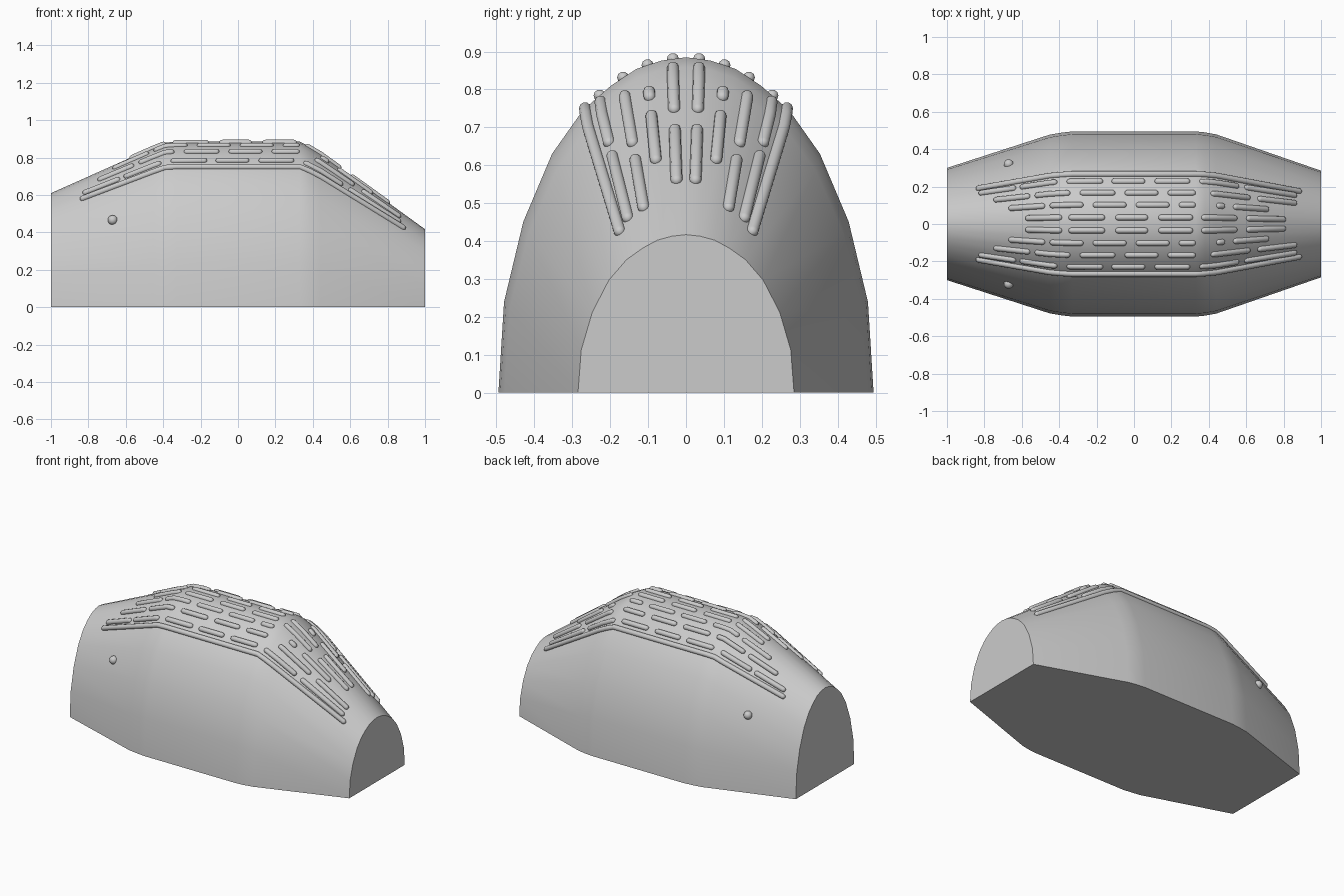
import bpy, bmesh, math
from mathutils import Vector

cube = bpy.data.objects.get("Cube")
if cube:
    bpy.data.objects.remove(cube, do_unlink=True)

grey = bpy.data.materials.new("light_grey")
grey.use_nodes = True
COLOUR = (0.6, 0.6, 0.6, 1)
grey.diffuse_color = COLOUR
grey.node_tree.nodes["Principled BSDF"].inputs["Base Color"].default_value = COLOUR

# Hull stations: x, half width, height
STATIONS = [(-1, .3, .61), (-.45, .478, .855), (-.39, .488, .88), (-.33, .495, .885),
            (.33, .495, .885), (.38, .49, .86), (.44, .479, .823), (1, .285, .417)]
# Half arch as fractions of half width and height
ARCH = [(1, 0), (.97, .27), (.867, .51), (.714, .712), (.55, .842),
        (.4, .915), (.265, .965), (.13, .99), (0, 1)]


def lerp(table, t):
    for a, b in zip(table, table[1:]):
        if a[0] <= t <= b[0]:
            f = (t - a[0]) / (b[0] - a[0])
            return [p + (q - p) * f for p, q in zip(a[1:], b[1:])]


def on_hull(x, u, side):
    width, height = lerp(STATIONS, x)
    return Vector((x, side * u * width, height * lerp(ARCH[::-1], u)[0]))


def finish(bm, name):
    bmesh.ops.recalc_face_normals(bm, faces=bm.faces)
    mesh = bpy.data.meshes.new(name)
    bm.to_mesh(mesh)
    bm.free()
    mesh.materials.append(grey)
    obj = bpy.data.objects.new(name, mesh)
    bpy.context.collection.objects.link(obj)
    bpy.ops.object.select_all(action='DESELECT')
    obj.select_set(True)
    bpy.context.view_layer.objects.active = obj
    bpy.ops.object.shade_smooth_by_angle(angle=math.radians(40))
    return obj


def loft(bm, rings):
    rings = [[bm.verts.new(p) for p in ring] for ring in rings]
    n = len(rings[0])
    for a, b in zip(rings, rings[1:]):
        for i in range(n):
            j = (i + 1) % n
            bm.faces.new((a[i], a[j], b[j], b[i]))
    bm.faces.new(rings[0])
    bm.faces.new(rings[-1])


def capsule(bm, points, radius, sides=10):
    """Round bar with domed ends along a path."""
    spine = []
    first = (points[1] - points[0]).normalized()
    last = (points[-1] - points[-2]).normalized()
    angles = [math.radians(a) for a in (80, 55, 28)]
    for a in angles:
        spine.append((points[0] + first * radius * (1 - math.sin(a)), first, radius * math.cos(a)))
    for i, p in enumerate(points):
        t = (points[min(i + 1, len(points) - 1)] - points[max(i - 1, 0)]).normalized()
        shift = first * radius if i == 0 else -last * radius if i == len(points) - 1 else Vector()
        spine.append((p + shift, t, radius))
    for a in reversed(angles):
        spine.append((points[-1] - last * radius * (1 - math.sin(a)), last, radius * math.cos(a)))
    rings = []
    for p, t, r in spine:
        across = t.cross(Vector((0, 0, 1))).normalized()
        up = across.cross(t)
        rings.append([p + across * r * math.cos(k * math.tau / sides)
                      + up * r * math.sin(k * math.tau / sides) for k in range(sides)])
    loft(bm, rings)


# Arched hull with flat ends and flat base
bm = bmesh.new()
outline = ARCH + [(-u, v) for u, v in ARCH[-2::-1]]
loft(bm, [[(x, u * w, v * h) for u, v in outline] for x, w, h in STATIONS])
finish(bm, "hull")

# Rows of raised bars: arch fraction, then start and end of each bar
ROWS = {
    "inner": (.07, [(-.58, -.385), (-.35, -.155), (-.1, .075), (.13, .315), (.36, .55), (.6, .81)]),
    "second": (.205, [(-.67, -.475), (-.45, -.27), (-.22, -.04), (.01, .19), (.24, .33),
                      (.44, .485), (.53, .72)]),
    "third": (.335, [(-.75, -.555), (-.53, -.34), (-.29, -.1), (-.05, .13), (.18, .33),
                     (.41, .62), (.66, .87)]),
    "outer": (.46, [(-.83, -.63), (-.61, -.41), (-.36, -.165), (-.12, .06), (.11, .3),
                    (.35, .56), (.59, .87)]),
    "rail": (.538, [(-.845, .895)]),
}
for side, word in ((1, "back"), (-1, "front")):
    for row, (u, bars) in ROWS.items():
        bm = bmesh.new()
        for start, end in bars:
            xs = [start] + [s[0] for s in STATIONS if start + .03 < s[0] < end - .03] + [end]
            capsule(bm, [on_hull(x, u, side) for x in xs], .016)
        finish(bm, f"{word}_{row}_bars")

    # Small round eye
    bm = bmesh.new()
    bmesh.ops.create_uvsphere(bm, u_segments=16, v_segments=10, radius=.026)
    bmesh.ops.translate(bm, verts=bm.verts, vec=on_hull(-.67, .787, side))
    finish(bm, f"{word}_eye")
